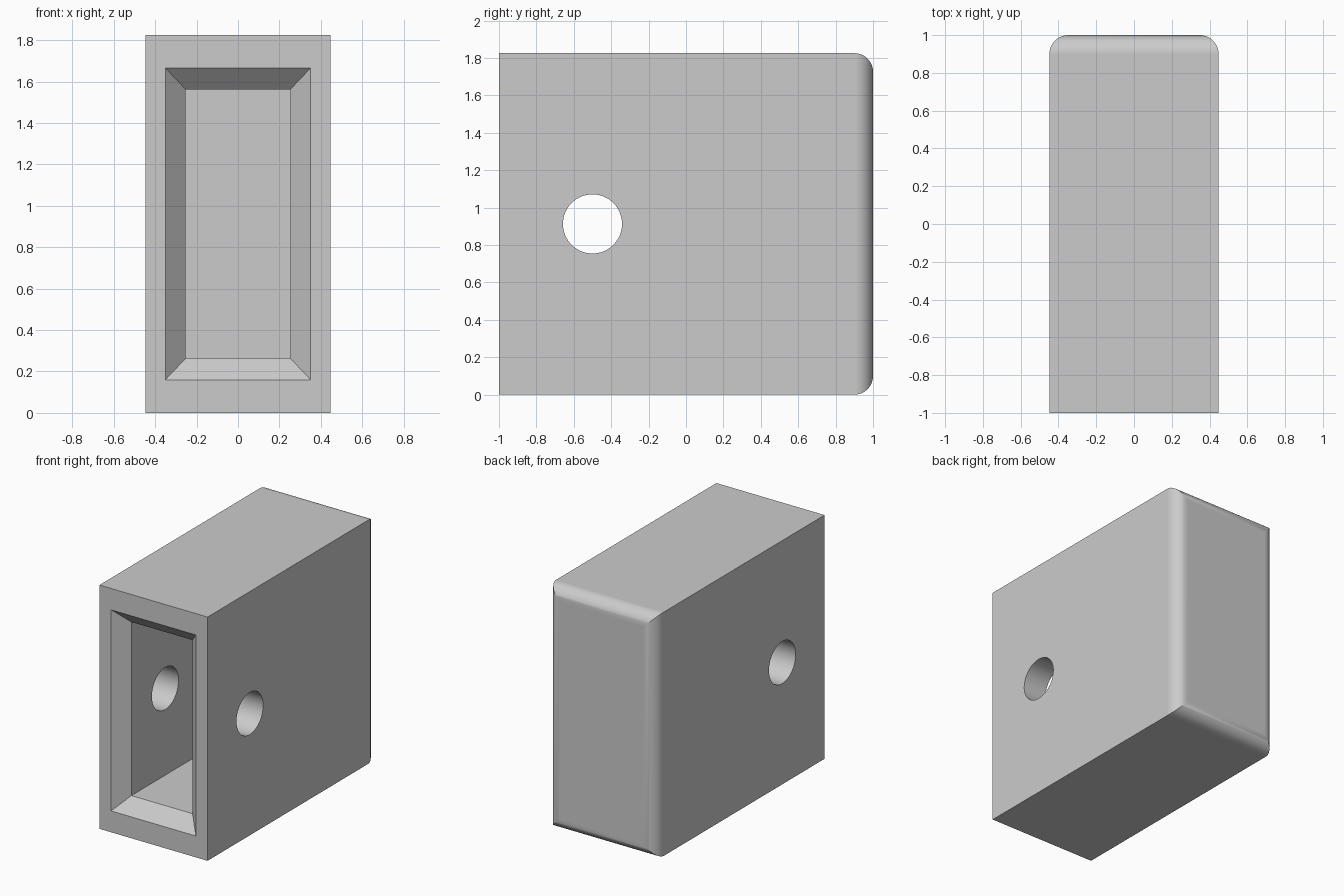
import bpy
import bmesh
import math

if "Cube" in bpy.data.objects:
    bpy.data.objects.remove(bpy.data.objects["Cube"])

HALF_W, HEIGHT = 0.448, 1.826
MID = HEIGHT / 2
RADIUS = 0.1
WALL = 0.195
STEPS = 10

grey = bpy.data.materials.new("plain grey")
grey.use_nodes = True
colour = (0.6, 0.6, 0.6, 1)
grey.diffuse_color = colour
grey.node_tree.nodes["Principled BSDF"].inputs["Base Color"].default_value = colour

# Rectangular rings: (y, half width, half height), cavity floor to rounded back
cavity_w, cavity_h = 0.253, 0.65
rings = [
    (1 - WALL, cavity_w, cavity_h),
    (-0.9, cavity_w, cavity_h),
    (-1, cavity_w + 0.098, cavity_h + 0.103),
    (-1, HALF_W, MID),
]
for i in range(STEPS + 1):
    a = math.pi / 2 * i / STEPS
    inset = RADIUS * (1 - math.cos(a))
    rings.append((1 - RADIUS + RADIUS * math.sin(a), HALF_W - inset, MID - inset))

bm = bmesh.new()
loops = [[bm.verts.new((sx * w, y, MID + sz * h))
          for sx, sz in ((-1, -1), (1, -1), (1, 1), (-1, 1))]
         for y, w, h in rings]
for a, b in zip(loops, loops[1:]):
    for i in range(4):
        j = (i + 1) % 4
        bm.faces.new((a[i], a[j], b[j], b[i]))
bm.faces.new(loops[0])
bm.faces.new(loops[-1])
bmesh.ops.recalc_face_normals(bm, faces=bm.faces)
mesh = bpy.data.meshes.new("hollow_block")
bm.to_mesh(mesh)
bm.free()
mesh.materials.append(grey)
block = bpy.data.objects.new("hollow_block", mesh)
bpy.context.collection.objects.link(block)

# Round cross hole through both side walls
bpy.ops.mesh.primitive_cylinder_add(vertices=64, radius=0.158, depth=2,
                                    location=(0, -0.5, MID),
                                    rotation=(0, math.pi / 2, 0))
cutter = bpy.context.object
cutter.name = "hole_cutter"
cutter.hide_render = True
cutter.data.materials.append(grey)

bpy.ops.object.select_all(action="DESELECT")
block.select_set(True)
bpy.context.view_layer.objects.active = block
hole = block.modifiers.new("cross_hole", "BOOLEAN")
hole.operation = "DIFFERENCE"
hole.solver = "EXACT"
hole.object = cutter
bpy.ops.object.modifier_apply(modifier=hole.name)
bpy.data.objects.remove(cutter)

# Smooth fillets and bore, with flat sides kept flat
bpy.ops.object.shade_smooth_by_angle(angle=math.radians(30))
weighted = block.modifiers.new("flat_sides", "WEIGHTED_NORMAL")
weighted.keep_sharp = True
